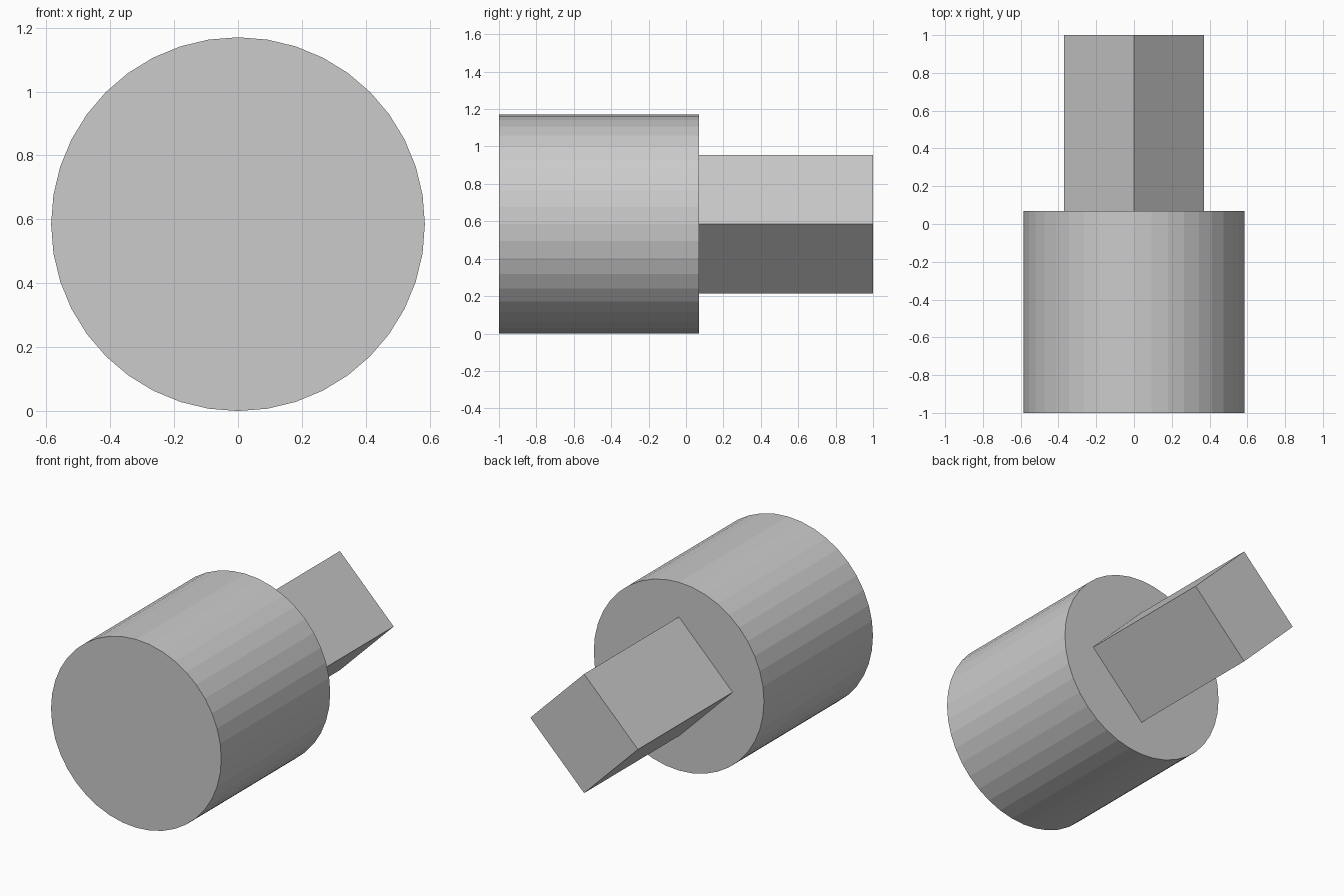
import bpy
import math

cube = bpy.data.objects.get("Cube")
if cube:
    bpy.data.objects.remove(cube, do_unlink=True)

RADIUS = 0.585
SHOULDER = 0.07   # y where the round body meets the square shaft
SHAFT_HALF = 0.37  # centre to corner of the shaft

grey = bpy.data.materials.new("plain grey")
grey.use_nodes = True
colour = (0.6, 0.6, 0.6, 1)
grey.diffuse_color = colour
grey.node_tree.nodes["Principled BSDF"].inputs["Base Color"].default_value = colour


def prism(name, sides, radius, y0, y1):
    """Regular prism lying along y, with a corner at the top."""
    bpy.ops.mesh.primitive_cylinder_add(
        vertices=sides, radius=radius, depth=y1 - y0,
        location=(0, (y0 + y1) / 2, RADIUS), rotation=(math.pi / 2, 0, 0))
    obj = bpy.context.object
    obj.name = name
    obj.data.materials.append(grey)
    return obj


# Round body at the front, square shaft standing on its corner at the back
prism("round_body", 40, RADIUS, -1, SHOULDER)
prism("square_shaft", 4, SHAFT_HALF, SHOULDER, 1)
